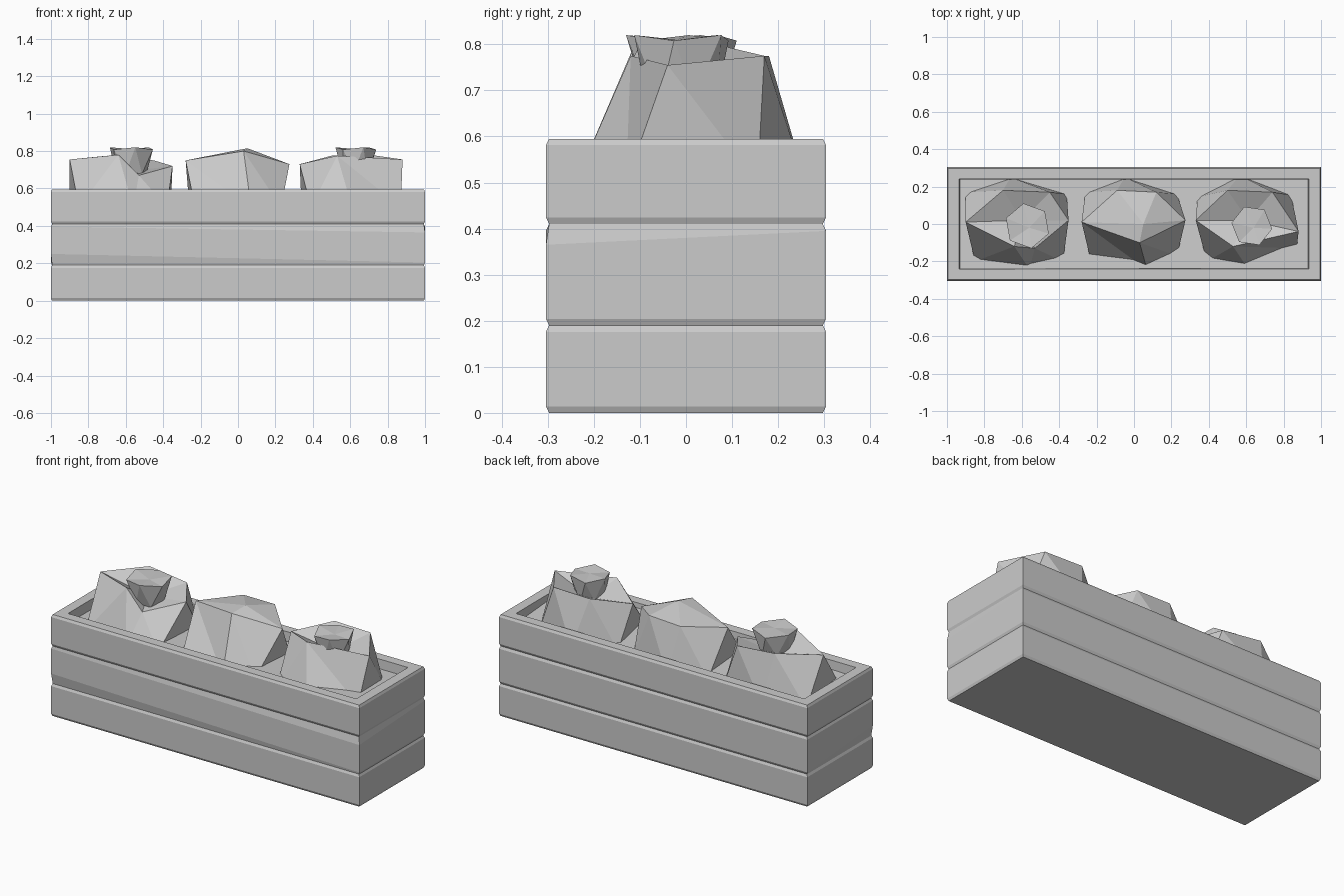
import bpy
import math
from mathutils import Vector

default_cube = bpy.data.objects.get("Cube")
if default_cube:
    bpy.data.objects.remove(default_cube, do_unlink=True)

# One flat colour for the whole planter
GREY = (0.6, 0.6, 0.6, 1.0)
stone = bpy.data.materials.new("plain_grey")
stone.use_nodes = True
stone.diffuse_color = GREY
stone.node_tree.nodes["Principled BSDF"].inputs["Base Color"].default_value = GREY


def make_object(name, verts, faces):
    mesh = bpy.data.meshes.new(name)
    mesh.from_pydata(verts, [], faces)
    mesh.materials.append(stone)
    obj = bpy.data.objects.new(name, mesh)
    bpy.context.scene.collection.objects.link(obj)
    return obj


def rectangle(half_x, half_y, heights):
    """Four corners, anticlockwise from front left; one height or one per corner."""
    if not isinstance(heights, tuple):
        heights = (heights,) * 4
    signs = ((-1, -1), (1, -1), (1, 1), (-1, 1))
    return [(sx * half_x, sy * half_y, z) for (sx, sy), z in zip(signs, heights)]


def loft(name, rings):
    """Join four-cornered rings from bottom to top and cap both ends."""
    verts = [v for ring in rings for v in ring]
    faces = [(3, 2, 1, 0)]
    for r in range(len(rings) - 1):
        for k in range(4):
            a, b = r * 4 + k, r * 4 + (k + 1) % 4
            faces.append((a, b, b + 4, a + 4))
    last = len(verts) - 4
    faces.append((last, last + 1, last + 2, last + 3))
    return make_object(name, verts, faces)


def clump(name, lower, upper, apex):
    """Faceted clump: two uneven rings stitched by angle, closed by an apex."""
    cx = sum(p[0] for p in lower) / len(lower)
    cy = sum(p[1] for p in lower) / len(lower)

    def angle(p):
        return math.atan2(p[1] - cy, p[0] - cx) % math.tau

    lower, upper = sorted(lower, key=angle), sorted(upper, key=angle)
    n, m = len(lower), len(upper)
    verts = lower + upper + [apex]

    def step(ring, k):
        return angle(ring[k % len(ring)]) + math.tau * (k // len(ring))

    faces, i, j = [], 0, 0
    while i < n or j < m:
        a, b = i % n, n + j % m
        if j >= m or (i < n and step(lower, i + 1) <= step(upper, j + 1)):
            faces.append((a, (i + 1) % n, b))
            i += 1
        else:
            faces.append((a, n + (j + 1) % m, b))
            j += 1
    faces += [(n + k, n + (k + 1) % m, n + m) for k in range(m)]
    faces.append(tuple(reversed(range(n))))
    return make_object(name, verts, faces)


# Planter box: three stacked boards with chamfered edges
OUT, IN = (1.0, 0.304), (0.994, 0.297)
RIM = 0.595
loft("bottom_board", [rectangle(*IN, 0), rectangle(*OUT, 0.014),
                      rectangle(*OUT, 0.176), rectangle(*IN, 0.19)])
loft("middle_board", [rectangle(*IN, 0.19), rectangle(*OUT, (0.25, 0.204, 0.204, 0.204)),
                      rectangle(*OUT, (0.396, 0.365, 0.395, 0.396)), rectangle(*IN, 0.41)])
# Top board carries the rim, the inner walls and the soil bed
loft("top_board_and_soil", [rectangle(*IN, 0.41), rectangle(*OUT, 0.424),
                            rectangle(*OUT, 0.581), rectangle(*IN, RIM),
                            rectangle(0.935, 0.24, RIM),
                            rectangle(0.93, 0.237, (0.54, 0.575, 0.54, 0.54))])


# Shrubs: outline on the ground, uneven shoulder ring, top or hollow
def shrub(name, outline, shoulder, apex):
    clump(name, [(x, y, 0.5) for x, y in outline], shoulder, apex)


shrub("left_shrub",
      [(-0.9, 0.17), (-0.66, 0.25), (-0.36, 0.16), (-0.38, -0.2), (-0.56, -0.24), (-0.85, -0.2)],
      [(-0.9, 0.01, 0.755), (-0.7, 0.18, 0.775), (-0.45, 0.17, 0.75),
       (-0.35, 0.02, 0.72), (-0.53, -0.13, 0.67), (-0.64, -0.12, 0.78)],
      (-0.6, 0.02, 0.69))
shrub("middle_shrub",
      [(-0.26, 0.17), (-0.05, 0.25), (0.23, 0.16), (0.23, -0.17), (0.07, -0.245), (-0.23, -0.2)],
      [(-0.28, 0.01, 0.75), (-0.09, 0.18, 0.77), (0.12, 0.17, 0.775),
       (0.275, 0.02, 0.73), (0.03, -0.1, 0.8)],
      (0.05, 0.0, 0.815))
shrub("right_shrub",
      [(0.34, 0.145), (0.565, 0.26), (0.84, 0.155), (0.87, -0.13), (0.61, -0.24), (0.39, -0.2)],
      [(0.88, -0.04, 0.755), (0.74, 0.17, 0.775), (0.5, 0.18, 0.775),
       (0.33, 0.02, 0.73), (0.53, -0.12, 0.775)],
      (0.61, 0.02, 0.69))


# Buds: small flared clumps sitting in the hollows of the outer shrubs
def bud(name, centre, radius, turn):
    c = Vector(centre)

    def ring(r, z, offset):
        return [(c.x + r * math.cos(offset + k * math.tau / 6),
                 c.y + r * math.sin(offset + k * math.tau / 6),
                 c.z + z - 0.012 * (k % 2)) for k in range(6)]

    clump(name, ring(radius * 0.7, -0.06, turn), ring(radius, 0.07, turn + 0.5),
          (c.x + 0.01, c.y - 0.01, c.z + 0.06))


bud("left_bud", (-0.57, -0.01, 0.75), 0.122, 0.2)
bud("right_bud", (0.63, -0.01, 0.75), 0.11, 0.4)
